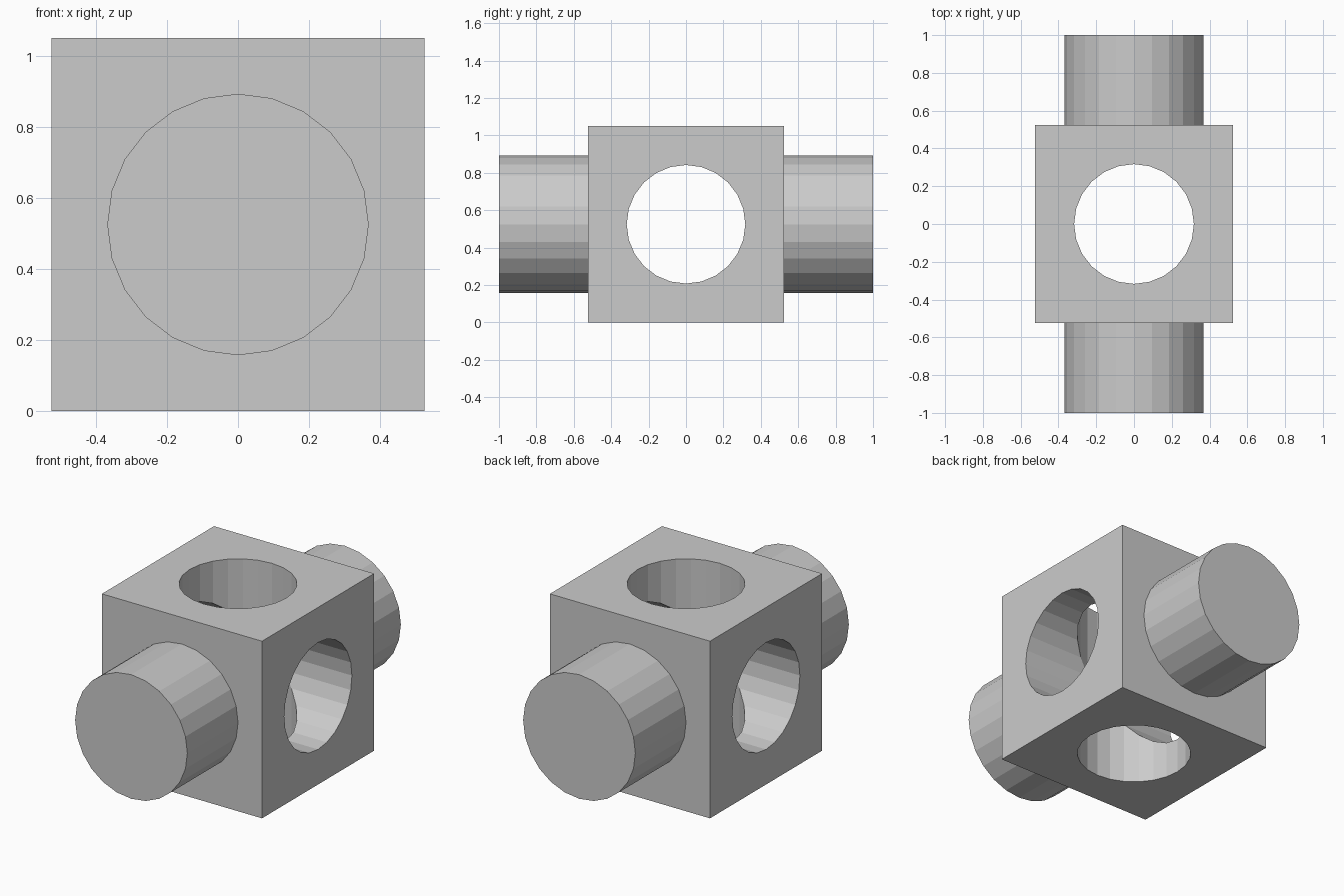
import bpy
from math import pi

if "Cube" in bpy.data.objects:
    bpy.data.objects.remove(bpy.data.objects["Cube"])

SIDE = 1.05
MID = SIDE / 2
SEGMENTS = 24
ALONG = {'X': (0, pi / 2, 0), 'Y': (pi / 2, 0, 0), 'Z': (0, 0, 0)}


def rod(name, radius, length, axis):
    """Cylinder through the middle of the block along one axis."""
    bpy.ops.mesh.primitive_cylinder_add(
        vertices=SEGMENTS, radius=radius, depth=length,
        location=(0, 0, MID), rotation=ALONG[axis])
    obj = bpy.context.object
    obj.name = name
    return obj


def combine(target, tool, operation):
    """Apply a boolean to the target and discard the tool object."""
    mod = target.modifiers.new(tool.name, 'BOOLEAN')
    mod.operation = operation
    mod.solver = 'EXACT'
    mod.object = tool
    tool.hide_render = True
    bpy.context.view_layer.objects.active = target
    bpy.ops.object.modifier_apply(modifier=mod.name)
    bpy.data.objects.remove(tool)


# Central cube
bpy.ops.mesh.primitive_cube_add(size=SIDE, location=(0, 0, MID))
block = bpy.context.object
block.name = "drilled_block_with_pegs"

# Round pegs projecting front and back
combine(block, rod("pegs", 0.368, 2.0, 'Y'), 'UNION')

# Crossing bores: side to side and top to bottom
for axis in 'XZ':
    combine(block, rod("bore_" + axis.lower(), 0.317, 1.5, axis), 'DIFFERENCE')
